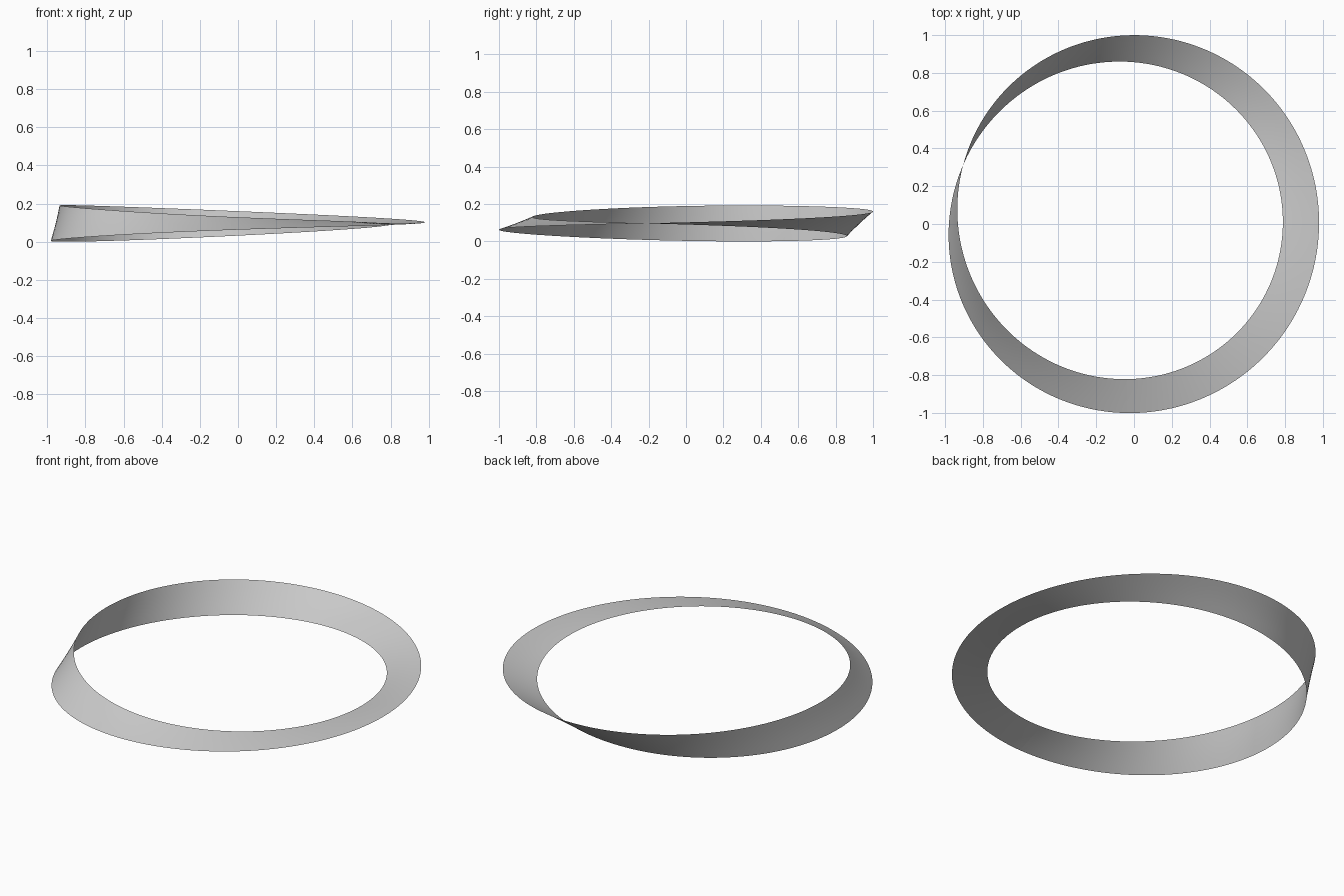
import bpy, bmesh
from math import sin, cos, radians, pi

if "Cube" in bpy.data.objects:
    bpy.data.objects.remove(bpy.data.objects["Cube"])

SEGMENTS, ACROSS = 240, 4
RADIUS, HALF_WIDTH = 0.92, 0.096
CENTRE = (-0.036, 0.009, 0.096)

def tilt(a):
    # half a turn per lap, twisting faster on the -x side
    return a / 2 + radians(10 - 5.2 * cos(a) - 13 * sin(a) - 1.2 * cos(2 * a))

def strip_point(a, v):
    r = RADIUS + v * cos(tilt(a))
    return (CENTRE[0] + r * cos(a), CENTRE[1] + r * sin(a), CENTRE[2] + v * sin(tilt(a)))

# One-sided twisted band: cross lines swept around the ring
bm = bmesh.new()
rows = []
for i in range(SEGMENTS + 1):
    a = -pi / 2 + 2 * pi * i / SEGMENTS
    rows.append([bm.verts.new(strip_point(a, HALF_WIDTH * (2 * j / ACROSS - 1)))
                 for j in range(ACROSS + 1)])
for r0, r1 in zip(rows, rows[1:]):
    for j in range(ACROSS):
        bm.faces.new((r0[j], r0[j + 1], r1[j + 1], r1[j])).smooth = True

mesh = bpy.data.meshes.new("twisted_band")
bm.to_mesh(mesh)
bm.free()
band = bpy.data.objects.new("twisted_band", mesh)
bpy.context.collection.objects.link(band)
